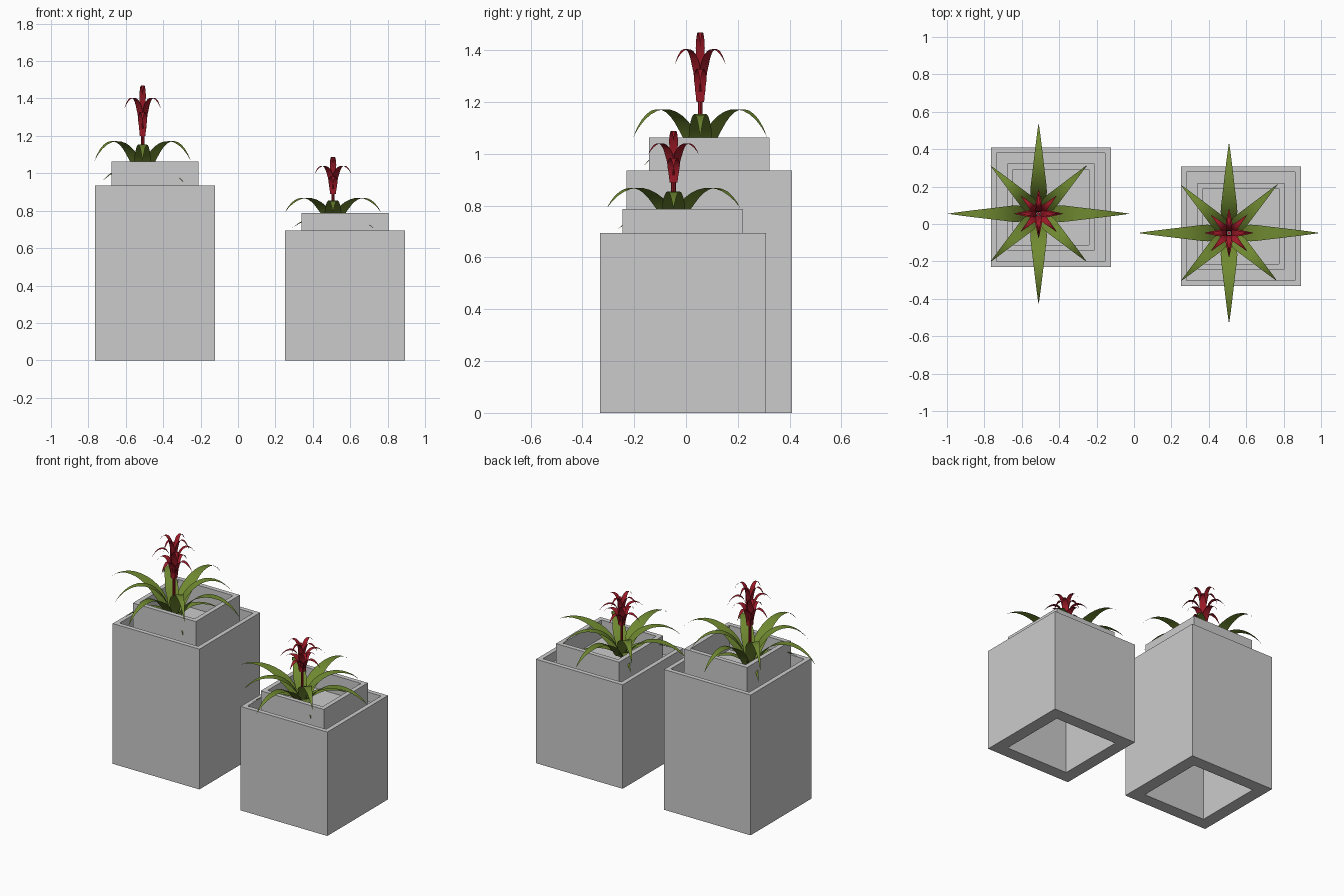
import bpy, bmesh, math
from mathutils import Vector, Matrix
from mathutils.geometry import interpolate_bezier

if "Cube" in bpy.data.objects:
    bpy.data.objects.remove(bpy.data.objects["Cube"])


def material(name, color):
    m = bpy.data.materials.new(name)
    m.diffuse_color = color
    m.use_nodes = True
    m.node_tree.nodes["Principled BSDF"].inputs["Base Color"].default_value = m.diffuse_color
    return m


GREEN = material("leaf_green", (0.16, 0.25, 0.03, 1))
RED = material("flower_red", (0.33, 0.01, 0.02, 1))


def finish(name, bm, mat=None, smooth=False):
    me = bpy.data.meshes.new(name)
    bm.to_mesh(me)
    bm.free()
    ob = bpy.data.objects.new(name, me)
    bpy.context.collection.objects.link(ob)
    if mat:
        me.materials.append(mat)
    for p in me.polygons:
        p.use_smooth = smooth
    return ob


def square_pot(name, center, zs):
    # closed square profile: (half width, height)
    profile = [(.235, 0), (.32, 0), (.32, .936), (.29, .936), (.29, .85),
               (.2325, .85), (.2325, 1.063), (.2025, 1.063), (.2025, .90)]
    bm = bmesh.new()
    rings = []
    for h, z in profile + [(.235, .85)]:
        rings.append([bm.verts.new((center[0] + sx * h, center[1] + sy * h, z * zs))
                      for sx, sy in ((-1, -1), (1, -1), (1, 1), (-1, 1))])

    def bridge(a, b):
        for i in range(4):
            j = (i + 1) % 4
            bm.faces.new((a[i], a[j], b[j], b[i]))
    for a, b in zip(rings[:8], rings[1:9]):
        bridge(a, b)
    bridge(rings[9], rings[0])
    bm.faces.new(rings[8])        # planting bed
    bm.faces.new(rings[9][::-1])  # underside of the bed
    return finish(name, bm)


def leaf_ring(name, center, zs, path, width, turn, mat, steps=14):
    # four flat tapering leaves that follow a bezier arc (radius, height)
    bm = bmesh.new()
    pts = interpolate_bezier(*[Vector((r, 0, z * zs)) for r, z in path], steps)
    for k in range(4):
        rot = Matrix.Rotation(turn + k * math.pi / 2, 3, 'Z')
        prev = None
        for i, p in enumerate(pts):
            t = i / (steps - 1)
            w = width * ((.6 + 1.6 * t) if t < .25 else (1 - t) / .75) / 2
            sides = (-w, w) if i < steps - 1 else (0,)
            row = []
            for s in sides:
                v = rot @ Vector((p.x, s, p.z))
                row.append(bm.verts.new((v.x + center[0], v.y + center[1], v.z)))
            if prev:
                bm.faces.new([prev[0]] + row + [prev[1]])
            prev = row
    bmesh.ops.recalc_face_normals(bm, faces=bm.faces)
    return finish(name, bm, mat, True)


D = math.pi / 4
# name, arc, width, turn, material
TIERS = [
    ("long_leaves", [(.03, .93), (.12, 1.17), (.36, 1.22), (.485, 1.062)], .092, 0, GREEN),
    ("diagonal_leaves", [(.01, .95), (.08, 1.2), (.26, 1.24), (.365, 1.065)], .085, D, GREEN),
    ("low_leaves", [(.02, .93), (.08, 1.05), (.2, 1.04), (.307, .955)], .06, D, GREEN),
    ("lower_bracts", [(.014, 1.2), (.01, 1.36), (.095, 1.35), (.132, 1.275)], .05, 0, RED),
    ("middle_bracts", [(.014, 1.24), (.012, 1.43), (.095, 1.44), (.138, 1.345)], .045, D, RED),
    ("upper_bracts", [(.01, 1.3), (.01, 1.5), (.075, 1.5), (.112, 1.415)], .036, 0, RED),
]


def planter(label, pot_center, plant_center, zs):
    square_pot(label + "_pot", pot_center, zs)
    for name, path, width, turn, mat in TIERS:
        leaf_ring(label + "_" + name, plant_center, zs, path, width, turn, mat)
    # flower stem
    z0, z1 = .9 * zs, 1.32 * zs
    bm = bmesh.new()
    bmesh.ops.create_cone(bm, cap_ends=True, segments=8, radius1=.009, radius2=.009,
                          depth=z1 - z0,
                          matrix=Matrix.Translation((*plant_center, (z0 + z1) / 2)))
    finish(label + "_flower_stem", bm, RED)


planter("tall", (-.444, .09), (-.51, .055), 1.0)
planter("short", (.572, -.012), (.508, -.048), .741)
